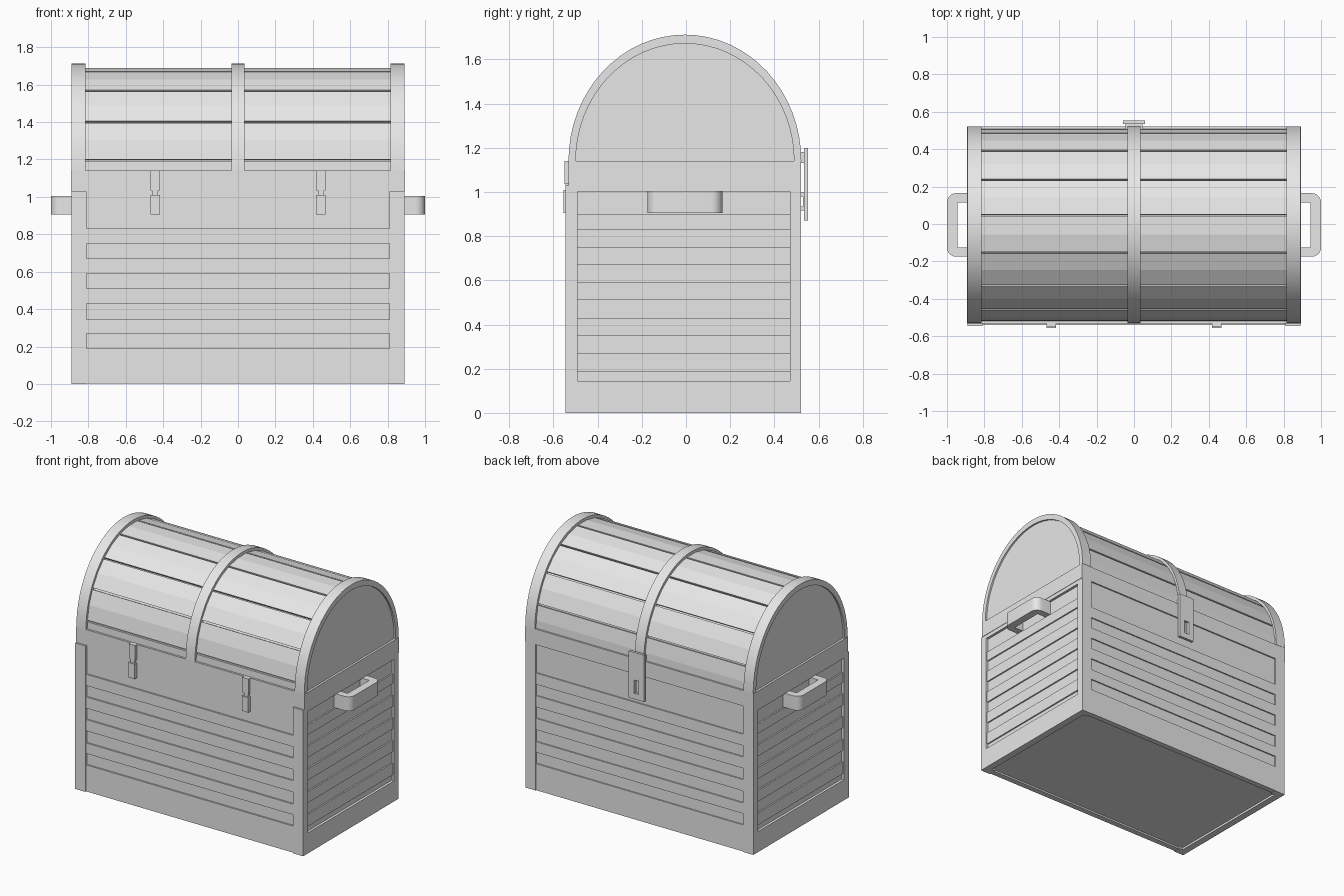
import bpy, bmesh, math

if "Cube" in bpy.data.objects:
    bpy.data.objects.remove(bpy.data.objects["Cube"])

grey = bpy.data.materials.new("plain grey")
grey.diffuse_color = (0.8, 0.8, 0.8, 1)
grey.use_nodes = True
grey.node_tree.nodes["Principled BSDF"].inputs["Base Color"].default_value = grey.diffuse_color
YC = -0.005          # centre line of the lid
LID_Z = 1.14         # spring line of the arch


def finish(name, bm, smooth=False):
    bmesh.ops.recalc_face_normals(bm, faces=bm.faces[:])
    me = bpy.data.meshes.new(name)
    bm.to_mesh(me)
    bm.free()
    me.materials.append(grey)
    ob = bpy.data.objects.new(name, me)
    bpy.context.collection.objects.link(ob)
    if smooth:
        bpy.ops.object.select_all(action='DESELECT')
        ob.select_set(True)
        bpy.context.view_layer.objects.active = ob
        bpy.ops.object.shade_smooth_by_angle(angle=math.radians(30))
    return ob


def boxes(name, items):
    """One object from several boxes given as (x0, x1, y0, y1, z0, z1)."""
    bm = bmesh.new()
    for x0, x1, y0, y1, z0, z1 in items:
        vs = bmesh.ops.create_cube(bm, size=1)["verts"]
        for v in vs:
            v.co.x = x0 if v.co.x < 0 else x1
            v.co.y = y0 if v.co.y < 0 else y1
            v.co.z = z0 if v.co.z < 0 else z1
    return finish(name, bm)


def add_prism(bm, pts, offset):
    f = bm.faces.new([bm.verts.new(p) for p in pts])
    ext = bmesh.ops.extrude_face_region(bm, geom=[f], use_keep_orig=True)["geom"]
    bmesh.ops.translate(bm, vec=offset,
                        verts=[g for g in ext if isinstance(g, bmesh.types.BMVert)])


def arc(a, b, angles, x):
    return [(x, YC + a * math.sin(t), LID_Z + b * math.cos(t))
            for t in map(math.radians, angles)]


def add_arch_ring(bm, x0, x1, outer, inner, angles):
    """Arched strip as quads between an outer and an inner ellipse."""
    rows = [[bm.verts.new(p) for p in arc(*r, angles, x)]
            for r, x in ((outer, x0), (outer, x1), (inner, x1), (inner, x0))]
    for i in range(len(angles) - 1):
        for j in range(4):
            k = (j + 1) % 4
            bm.faces.new((rows[j][i], rows[j][i + 1], rows[k][i + 1], rows[k][i]))
    for i in (0, -1):
        bm.faces.new([r[i] for r in rows])


# Body core, with the floor recessed above the bottom rim
boxes("chest_body", [(-0.872, 0.872, -0.53, 0.51, 0.015, 1.04)])
boxes("bottom_rim", [
    (-0.885, 0.885, -0.54, -0.50, 0.003, 0.10),
    (-0.885, 0.885, 0.48, 0.515, 0.003, 0.10),
    (-0.885, -0.85, -0.54, 0.515, 0.003, 0.10),
    (0.85, 0.885, -0.54, 0.515, 0.003, 0.10)])

# Corner posts wrapping around each vertical edge
posts = []
for s in (-1, 1):
    xa, xb = sorted((s * 0.81, s * 0.89))
    posts += [(xa, xb, -0.545, -0.49, 0, 1.03), (xa, xb, 0.47, 0.52, 0, 1.03)]
boxes("corner_posts", posts)

# Raised planks on front and back
bands = [(0.003, 0.19), (0.27, 0.345), (0.43, 0.51), (0.59, 0.67), (0.75, 0.83)]
boxes("front_planks", [(-0.82, 0.82, -0.541, -0.51, a, b) for a, b in bands])
boxes("back_planks", [(-0.82, 0.82, 0.49, 0.519, a, b) for a, b in bands])

# End frames and raised planks inside them
rails, slats = [], []
side_bands = [(0.185, 0.27), (0.35, 0.43), (0.51, 0.59), (0.67, 0.75), (0.83, 0.90)]
for s in (-1, 1):
    xa, xb = sorted((s * 0.84, s * 0.89))
    rails += [(xa, xb, -0.50, 0.48, 0, 0.145), (xa, xb, -0.50, 0.48, 1.003, 1.03)]
    xa, xb = sorted((s * 0.84, s * 0.882))
    slats += [(xa, xb, -0.495, 0.475, a, b) for a, b in side_bands]
boxes("end_rails", rails)
boxes("end_planks", slats)

# Lid base
boxes("lid_base", [(-0.893, 0.893, -0.532, 0.52, 1.03, LID_Z)])

# Lid core, whose ends form the recessed arched panels
bm = bmesh.new()
fine = [-90 + 180 * i / 32 for i in range(33)]
add_prism(bm, arc(0.496, 0.534, fine, -0.878), (1.756, 0, 0))
finish("lid_core", bm, True)

# Lid planks, two facets each, separated by narrow grooves
bm = bmesh.new()
step = 11.25
edges = [-84.375 + 2 * step * i for i in range(8)]
spans = [[-90, -84.375]] + [[e, e + step, min(e + 2 * step, 90)] for e in edges]
for sp in spans:
    angles = sp[:]
    if angles[0] > -89:
        angles[0] += 0.6
    if angles[-1] < 89:
        angles[-1] -= 0.6
    add_arch_ring(bm, -0.82, 0.82, (0.513, 0.552), (0.47, 0.51), angles)
finish("lid_planks", bm)

# Arched bands at the ends and the middle
for name, x0, x1 in (("left_lid_band", -0.89, -0.815),
                     ("middle_lid_band", -0.036, 0.036),
                     ("right_lid_band", 0.815, 0.89)):
    bm = bmesh.new()
    add_arch_ring(bm, x0, x1, (0.527, 0.572), (0.494, 0.532), fine)
    finish(name, bm, True)

# Hinges: upper leaf, knuckle and lower leaf
for s, name in ((-1, "left_hinge"), (1, "right_hinge")):
    c = s * 0.443
    boxes(name, [(c - 0.025, c + 0.025, -0.55, -0.52, 1.035, LID_Z),
                 (c - 0.016, c + 0.016, -0.545, -0.52, 1.00, 1.05),
                 (c - 0.025, c + 0.025, -0.555, -0.52, 0.905, 1.01)])

# Side handles: rounded U shapes
for s, name in ((-1, "left_handle"), (1, "right_handle")):
    prof = [(0.87, -0.175)]
    for y, sg in ((-0.125, -1), (0.115, 1)):
        ts = [math.radians(15 * i) for i in range(7)]
        if sg < 0:
            ts.reverse()
        prof += [(0.95 + 0.05 * math.cos(t), y + sg * 0.05 * math.sin(t)) for t in ts]
    prof += [(0.87, 0.165), (0.87, 0.115), (0.945, 0.115), (0.945, -0.125), (0.87, -0.125)]
    bm = bmesh.new()
    add_prism(bm, [(s * x, y, 0.905) for x, y in prof], (0, 0, 0.10))
    finish(name, bm, True)

# Hasp plate with a slot, its mount and the staple behind it
boxes("hasp_plate", [
    (-0.06, -0.018, 0.535, 0.553, 0.87, 1.20),
    (0.018, 0.06, 0.535, 0.553, 0.87, 1.20),
    (-0.018, 0.018, 0.535, 0.553, 0.87, 0.91),
    (-0.018, 0.018, 0.535, 0.553, 1.005, 1.20)])
boxes("hasp_mount", [(-0.045, 0.045, 0.50, 0.537, 1.13, 1.18)])
boxes("hasp_staple", [(-0.01, 0.01, 0.50, 0.545, 0.915, 0.935),
                      (-0.01, 0.01, 0.50, 0.545, 0.98, 1.0),
                      (-0.01, 0.01, 0.53, 0.545, 0.93, 0.99)])
